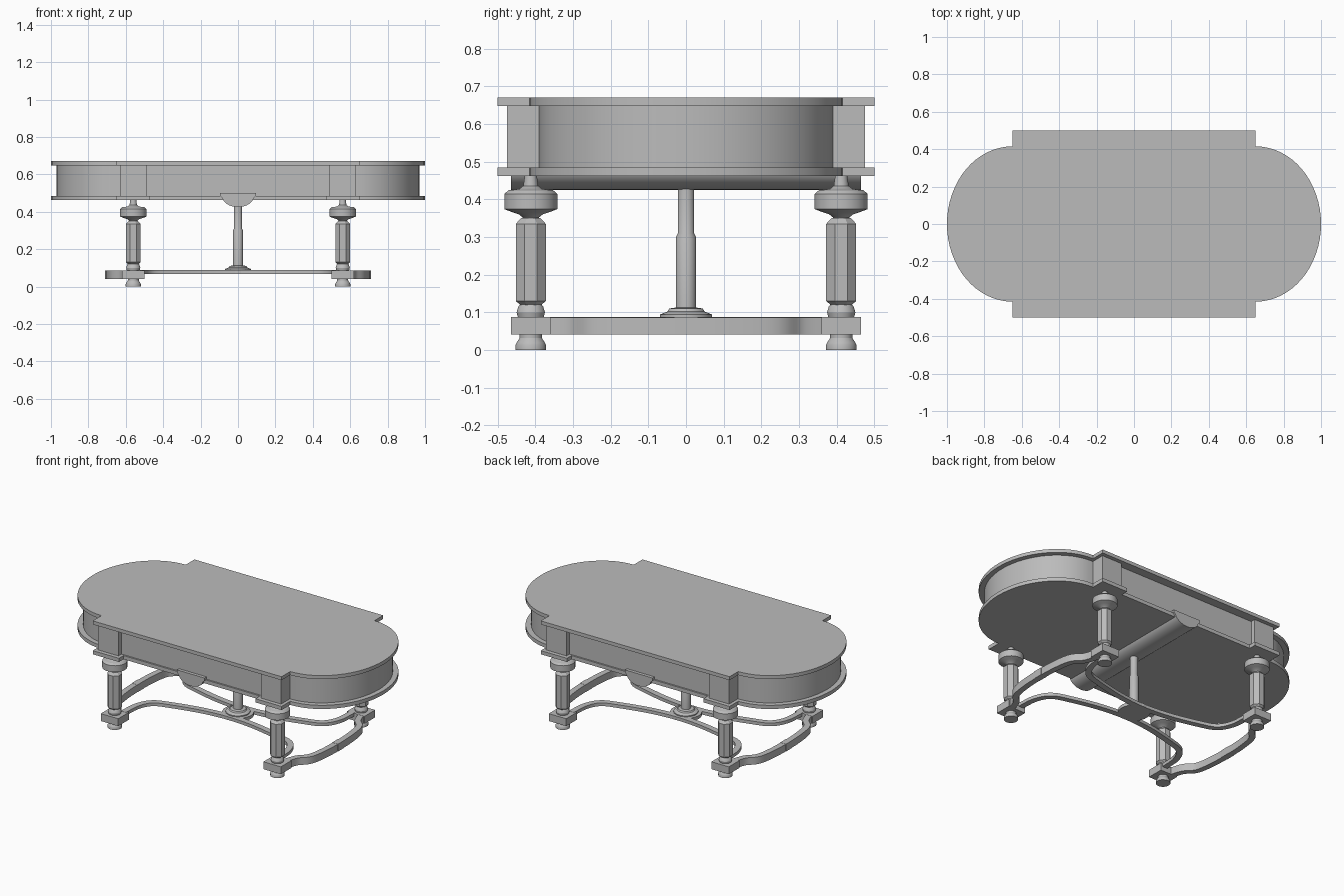
import bpy, bmesh, math
from mathutils import Vector

cube = bpy.data.objects.get("Cube")
if cube:
    bpy.data.objects.remove(cube, do_unlink=True)

GREY = (0.5, 0.5, 0.5, 1)
mat = bpy.data.materials.new("plain_grey")
mat.use_nodes = True
mat.diffuse_color = GREY
mat.node_tree.nodes["Principled BSDF"].inputs["Base Color"].default_value = GREY


def finish(name, bm, angle=32):
    """Turn a bmesh into a named object, smooth except at sharp edges."""
    bmesh.ops.recalc_face_normals(bm, faces=bm.faces)
    me = bpy.data.meshes.new(name)
    bm.to_mesh(me)
    bm.free()
    me.materials.append(mat)
    for p in me.polygons:
        p.use_smooth = True
    me.set_sharp_from_angle(angle=math.radians(angle))
    ob = bpy.data.objects.new(name, me)
    bpy.context.scene.collection.objects.link(ob)
    return ob


def prism(name, outline, z0, z1):
    bm = bmesh.new()
    face = bm.faces.new([bm.verts.new((x, y, z0)) for x, y in outline])
    ext = bmesh.ops.extrude_face_region(bm, geom=[face])["geom"]
    up = [v for v in ext if isinstance(v, bmesh.types.BMVert)]
    bmesh.ops.translate(bm, verts=up, vec=(0, 0, z1 - z0))
    return finish(name, bm)


def lathe(name, profile, x, y, sides=24, angle=32):
    """Closed turned solid from (radius, height) pairs, flat side to the front."""
    bm = bmesh.new()
    rings = []
    for r, z in profile:
        turn = [2 * math.pi * (i + 0.5) / sides for i in range(sides)]
        rings.append([bm.verts.new((x + r * math.cos(a), y + r * math.sin(a), z)) for a in turn])
    for low, high in zip(rings, rings[1:]):
        for i in range(sides):
            j = (i + 1) % sides
            bm.faces.new((low[i], low[j], high[j], high[i]))
    bm.faces.new(rings[0])
    bm.faces.new(rings[-1])
    return finish(name, bm, angle)


def rounded_outline(corner, end_x, end_y, steps=16):
    """Mirror one quarter: stepped corner points, then an elliptical end."""
    cx = corner[-1][0]
    quarter = list(corner)
    for i in range(steps + 1):
        a = math.pi / 2 * (1 - i / steps)
        quarter.append((cx + (end_x - cx) * math.cos(a), end_y * math.sin(a)))
    quarter[-1] = (end_x, 0)
    half = quarter + [(x, -y) for x, y in reversed(quarter[:-1])]
    return half + [(-x, -y) for x, y in half]


def ribbon(name, points, width, z0, z1, steps=6):
    """Flat rail of even width along a smooth path."""
    p = [Vector(q) for q in points]
    p = [2 * p[0] - p[1]] + p + [2 * p[-1] - p[-2]]
    path = []
    for a, b, c, d in zip(p, p[1:], p[2:], p[3:]):
        for i in range(steps):
            t = i / steps
            path.append(0.5 * (2 * b + (c - a) * t + (2 * a - 5 * b + 4 * c - d) * t * t
                               + (3 * b - a - 3 * c + d) * t ** 3))
    path.append(p[-2])
    left, right = [], []
    for i, q in enumerate(path):
        d = (path[min(i + 1, len(path) - 1)] - path[max(i - 1, 0)]).normalized()
        side = Vector((-d.y, d.x)) * width / 2
        left.append(q + side)
        right.append(q - side)
    return prism(name, left + right[::-1], z0, z1)


def box(name, cx, cy, hx, hy, z0, z1):
    return prism(name, [(cx - hx, cy - hy), (cx + hx, cy - hy),
                        (cx + hx, cy + hy), (cx - hx, cy + hy)], z0, z1)


# Top, apron with corner posts, and lower shelf moulding
prism("table_top", rounded_outline([(0.65, 0.5)], 1.0, 0.415), 0.648, 0.67)
prism("apron", rounded_outline([(0.49, 0.445), (0.49, 0.475), (0.63, 0.475)], 0.97, 0.39), 0.48, 0.65)
prism("apron_base", rounded_outline([(0.47, 0.455), (0.47, 0.5), (0.65, 0.5)], 1.0, 0.415), 0.462, 0.485)

# Half-round beam under the middle
bm = bmesh.new()
section = [(-0.095, 0.5), (-0.095, 0.483)]
for i in range(1, 16):
    a = math.pi * (1 + i / 16)
    section.append((0.085 * math.cos(a), 0.483 + 0.058 * math.sin(a)))
section += [(0.095, 0.483), (0.095, 0.5)]
face = bm.faces.new([bm.verts.new((x, -0.465, z)) for x, z in section])
ext = bmesh.ops.extrude_face_region(bm, geom=[face])["geom"]
bmesh.ops.translate(bm, verts=[v for v in ext if isinstance(v, bmesh.types.BMVert)], vec=(0, 0.93, 0))
finish("centre_beam", bm)

# Centre post with its hub
lathe("centre_hub", [(0.09, 0.068), (0.09, 0.088), (0.07, 0.088), (0.07, 0.094),
                     (0.05, 0.102), (0.045, 0.11), (0.026, 0.113)], 0, 0)
lathe("centre_post", [(0.027, 0.1), (0.027, 0.3), (0.022, 0.31), (0.022, 0.44)], 0, 0)

# Turned legs with faceted shafts
FOOT = [(0.041, 0), (0.041, 0.014), (0.038, 0.02), (0.03, 0.032), (0.03, 0.042)]
VASE = [(0.034, 0.085), (0.038, 0.1), (0.033, 0.116), (0.028, 0.122)]
SHAFT = [(0.028, 0.118), (0.043, 0.13), (0.043, 0.335), (0.028, 0.35)]
CAPITAL = [(0.022, 0.34), (0.022, 0.352), (0.032, 0.36), (0.05, 0.366), (0.071, 0.374),
           (0.071, 0.414), (0.06, 0.424), (0.03, 0.428), (0.02, 0.436), (0.016, 0.465)]
for sx, xname in ((1, "left"), (-1, "right")):
    for sy, yname in ((-1, "front"), (1, "back")):
        tag = f"{yname}_{xname}"
        x, y = 0.56 * sx, 0.412 * sy
        lathe(f"{tag}_foot", FOOT, x, y, 16)
        box(f"{tag}_leg_block", x, y, 0.06, 0.052, 0.041, 0.087)
        lathe(f"{tag}_leg_vase", VASE, x, y)
        lathe(f"{tag}_leg_shaft", SHAFT, x, y, 8, 20)
        lathe(f"{tag}_leg_capital", CAPITAL, x, y)

# Curved stretchers: two long rails past the hub, two bowed end rails
LONG = [(0.53, 0.37), (0.52, 0.25), (0.47, 0.165), (0.36, 0.125), (0.18, 0.085), (0, 0.07)]
BOW = [(0.59, 0.37), (0.615, 0.3), (0.665, 0.24), (0.685, 0.13), (0.69, 0)]
for s, yname, xname in ((1, "back", "left"), (-1, "front", "right")):
    whole = LONG + [(-x, y) for x, y in reversed(LONG[:-1])]
    ribbon(f"{yname}_long_rail", [(x, s * y) for x, y in whole], 0.036, 0.068, 0.088)
    whole = BOW + [(x, -y) for x, y in reversed(BOW[:-1])]
    ribbon(f"{xname}_end_rail", [(s * x, y) for x, y in whole], 0.036, 0.041, 0.086)
    box(f"{xname}_end_rail_block", s * 0.69, 0, 0.02, 0.03, 0.041, 0.087)
